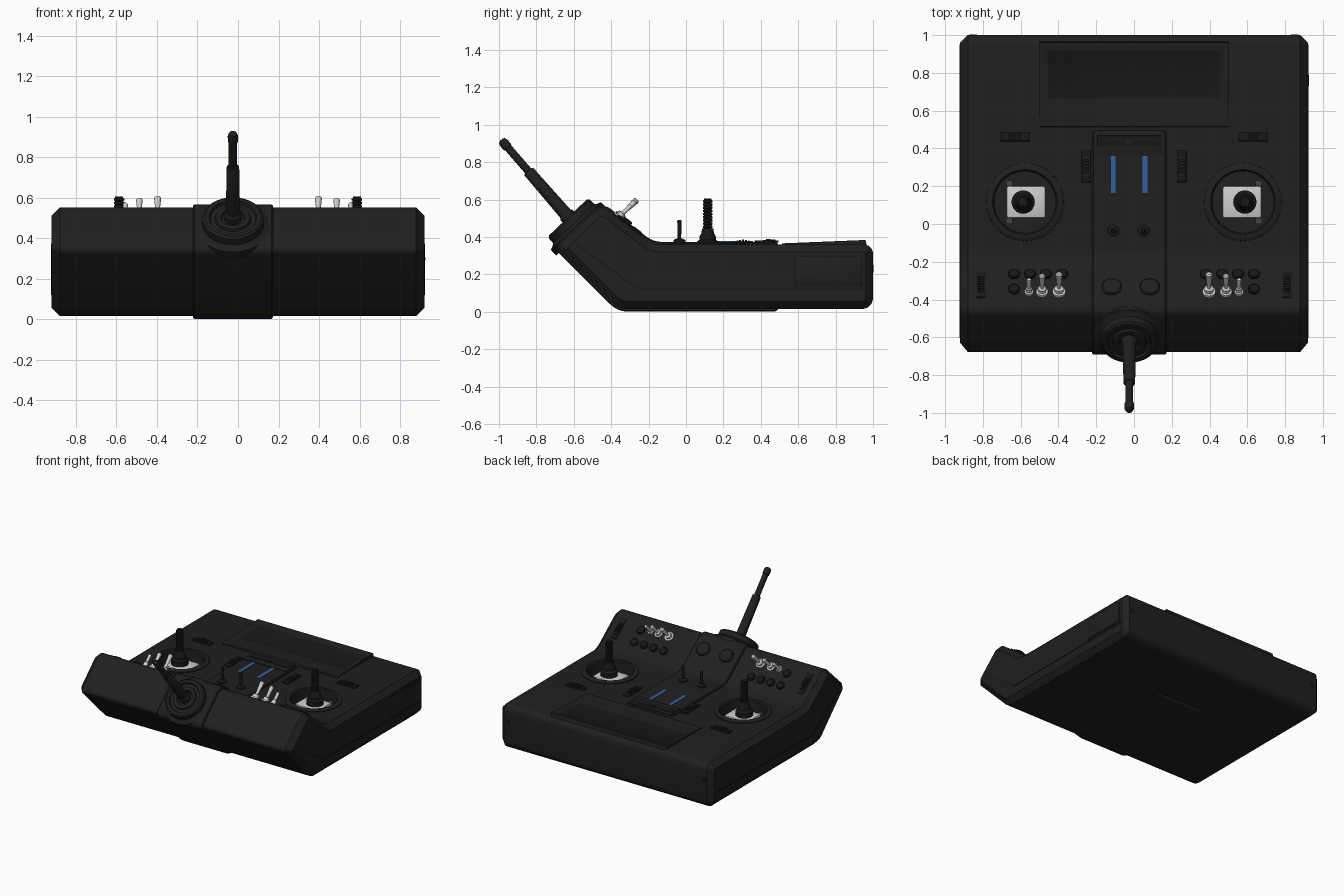
import bpy, bmesh, math
from mathutils import Matrix, Vector

if "Cube" in bpy.data.objects:
    bpy.data.objects.remove(bpy.data.objects["Cube"])


def mat(name, r, g, b):
    m = bpy.data.materials.new(name)
    m.diffuse_color = (r, g, b, 1)
    m.use_nodes = True
    m.node_tree.nodes["Principled BSDF"].inputs["Base Color"].default_value = m.diffuse_color
    return m


BLACK = mat("black plastic", 0.014, 0.014, 0.014)
DARK = mat("deep black", 0.009, 0.009, 0.009)
SILVER = mat("silver metal", 0.62, 0.62, 0.62)
GREY = mat("dark grey", 0.06, 0.06, 0.06)
BLUE = mat("blue", 0.035, 0.12, 0.36)


def finish(bm, name, m, matrix=None, angle=30):
    bmesh.ops.recalc_face_normals(bm, faces=bm.faces)
    me = bpy.data.meshes.new(name)
    bm.to_mesh(me)
    bm.free()
    ob = bpy.data.objects.new(name, me)
    bpy.context.collection.objects.link(ob)
    me.materials.append(m)
    if matrix:
        ob.matrix_world = matrix
    smooth(ob, angle)
    return ob


def smooth(ob, angle=30):
    bpy.ops.object.select_all(action='DESELECT')
    ob.select_set(True)
    bpy.context.view_layer.objects.active = ob
    bpy.ops.object.shade_smooth_by_angle(angle=math.radians(angle))


def loft(bm, rings):
    rings = [[bm.verts.new(p) for p in r] for r in rings]
    n = len(rings[0])
    for a, b in zip(rings, rings[1:]):
        for i in range(n):
            bm.faces.new((a[i], a[(i + 1) % n], b[(i + 1) % n], b[i]))
    bm.faces.new(rings[0][::-1])
    bm.faces.new(rings[-1])


def lathe(name, prof, m, matrix, segs=32):
    bm = bmesh.new()
    ang = [2 * math.pi * i / segs for i in range(segs)]
    loft(bm, [[(r * math.cos(a), r * math.sin(a), z) for a in ang] for r, z in prof])
    return finish(bm, name, m, matrix)


def box(name, size, m, matrix, bevel=0.0):
    bm = bmesh.new()
    bmesh.ops.create_cube(bm, size=1, matrix=Matrix.Diagonal((*size, 1)))
    if bevel:
        bmesh.ops.bevel(bm, geom=bm.edges[:], offset=bevel, segments=2, profile=0.5, affect='EDGES')
    return finish(bm, name, m, matrix)


def rounded(corners, d, seg=6):
    """Corner list (y, z, radius) offset inward by d, with rounded corners."""
    n, pts, out = len(corners), [Vector(c[:2]) for c in corners], []
    nrm = lambda v: Vector((-v.y, v.x)).normalized()
    new = []
    for i in range(n):
        n1, n2 = nrm(pts[i] - pts[i - 1]), nrm(pts[(i + 1) % n] - pts[i])
        new.append(pts[i] + (n1 + n2) * d / (1 + n1.dot(n2)))
    for i in range(n):
        u, v = (new[i - 1] - new[i]).normalized(), (new[(i + 1) % n] - new[i]).normalized()
        convex = u.x * v.y - u.y * v.x < 0
        r = max(0.008, corners[i][2] + (-d if convex else d))
        half = u.angle(v) / 2
        c = new[i] + (u + v).normalized() * r / math.sin(half)
        a, b = new[i] + u * r / math.tan(half) - c, new[i] + v * r / math.tan(half) - c
        a0 = math.atan2(a.y, a.x)
        da = (math.atan2(b.y, b.x) - a0 + math.pi) % (2 * math.pi) - math.pi
        out += [c + r * Vector((math.cos(a0 + da * k / seg), math.sin(a0 + da * k / seg))) for k in range(seg + 1)]
    return out


def slab(name, corners, sections, m):
    bm = bmesh.new()
    loft(bm, [[(x, p.x, p.y) for p in rounded(corners, d)] for x, d in sections])
    return finish(bm, name, m, angle=25)


def at(x, y, z, rx=0.0):
    return Matrix.Translation((x, y, z)) @ Matrix.Rotation(rx, 4, 'X')


SLOPE = math.atan(0.786)


def on_slope(x, y, tilt=0.0):
    return at(x, y, 0.418 - 0.786 * (y + 0.26), -SLOPE - tilt)


# main case: bent side profile with chamfered ends
front = [(-0.18, 0.36, 0.15), (-0.452, 0.571, 0.06), (-0.69, 0.345, 0.03), (-0.36, 0.015, 0.12)]
case = [(1.0, 0.015, 0.06), (1.0, 0.36, 0.05)] + front
body = slab("case", case, [(-0.92, 0.04), (-0.88, 0), (0.88, 0), (0.92, 0.04)], BLACK)

# round stick wells cut into the case
for s in (-1, 1):
    cut = lathe("well_cutter", [(0.168, 0.27), (0.168, 0.5)], BLACK, at(s * 0.577, 0.116, 0), 48)
    cut.hide_render = True
    mod = body.modifiers.new("well", 'BOOLEAN')
    mod.object, mod.solver = cut, 'EXACT'
    bpy.context.view_layer.objects.active = body
    bpy.ops.object.modifier_move_to_index(modifier=mod.name, index=0)
    bpy.ops.object.modifier_apply(modifier=mod.name)
    bpy.data.objects.remove(cut)
smooth(body, 25)

# raised centre spine
spine = [(0.48, 0.015, 0.01), (0.48, 0.36, 0.01)] + front
slab("centre_spine", spine, [(-0.222, -0.008), (-0.215, -0.014), (0.165, -0.014), (0.172, -0.008)], BLACK)
CX = -0.025

# screen housing: wedge frame with a sunk display
bm = bmesh.new()
loft(bm, [[(x, 0.51, 0.34), (x, 0.97, 0.34), (x, 0.96, 0.384), (x, 0.515, 0.366)] for x in (-0.5, 0.5)])
bmesh.ops.recalc_face_normals(bm, faces=bm.faces)
top = [f for f in bm.faces if f.normal.z > 0.8]
bmesh.ops.inset_region(bm, faces=top, thickness=0.035)
bmesh.ops.inset_region(bm, faces=top, thickness=0.03, depth=-0.012)
screen = finish(bm, "screen_housing", BLACK)
screen.data.materials.append(DARK)
max((f for f in screen.data.polygons if f.normal.z > 0.8), key=lambda f: f.area).material_index = 1

# spine details: display slot, blue strips, toggles, knobs
box("upper_panel", (0.37, 0.13, 0.01), BLACK, at(CX, 0.43, 0.376), 0.003)
box("slot_plate", (0.34, 0.055, 0.008), DARK, at(CX, 0.44, 0.381), 0.002)
box("slot_button", (0.04, 0.025, 0.01), BLACK, at(CX, 0.44, 0.383))
for x in (-0.11, 0.058):
    box("blue_strip", (0.026, 0.195, 0.006), BLUE, at(x, 0.262, 0.375))
for x in (-0.11, 0.05):
    lathe("centre_toggle", [(0.032, 0.36), (0.032, 0.384), (0.018, 0.39), (0.009, 0.395), (0.012, 0.485), (0.007, 0.49)],
          DARK, at(x, -0.035, 0), 20)
for x in (-0.118, 0.083):
    lathe("round_knob", [(0.053, 0), (0.053, 0.024), (0.046, 0.03)], BLACK, on_slope(x, -0.345), 28)


def trim(name, x, y, w, h, matrix):
    """Recessed-looking trim plate with a ribbed thumb wheel."""
    box(name + "_plate", (w, h, 0.016), DARK, matrix, 0.004)
    along = h > w
    length = max(w, h)
    for i in range(-3, 4):
        o = i * length * 0.09
        z = 0.012 - abs(i) * 0.0025
        size = (min(w, h) * 0.6, length * 0.06, 0.02)
        box(name + "_rib", size if along else (size[1], size[0], 0.02), BLACK,
            matrix @ Matrix.Translation((0 if along else o, o if along else 0, z)))


for s in (-1, 1):
    # gimbal: collar, silver plate, clips, ribbed stick
    g = at(s * 0.577, 0.116, 0)
    bm = bmesh.new()
    prof = [(0.207, 0.35), (0.205, 0.366), (0.19, 0.374), (0.172, 0.374), (0.165, 0.365), (0.163, 0.28)]
    rings = [[bm.verts.new((r * math.cos(a * math.pi / 24), r * math.sin(a * math.pi / 24), z))
              for a in range(48)] for r, z in prof]
    for a, b in zip(rings, rings[1:]):
        for i in range(48):
            bm.faces.new((a[i], a[(i + 1) % 48], b[(i + 1) % 48], b[i]))
    finish(bm, "gimbal_collar", BLACK, g)
    box("gimbal_plate", (0.205, 0.17, 0.06), SILVER, at(s * 0.572, 0.116, 0.305), 0.01)
    for dy in (-0.1, 0.1):
        box("gimbal_clip", (0.035, 0.03, 0.05), GREY, at(s * 0.66, 0.116 + dy, 0.305))
    stick = [(0.062, 0.33), (0.062, 0.37), (0.045, 0.385), (0.045, 0.40), (0.034, 0.42), (0.03, 0.445)]
    for k in range(9):
        z = 0.447 + k * 0.017
        stick += [(0.02, z), (0.026, z + 0.003), (0.026, z + 0.012), (0.02, z + 0.015)]
    lathe("control_stick", stick + [(0.02, 0.605)], DARK, at(s * 0.587, 0.116, 0), 20)

    # trims and side sliders
    trim("inner_trim", 0, 0, 0.05, 0.17, at(s * 0.252, 0.305, 0.364))
    trim("outer_trim", 0, 0, 0.16, 0.05, at(s * 0.63, 0.463, 0.364))
    trim("side_slider", 0, 0, 0.05, 0.17, on_slope(s * 0.81, -0.325))

    # push buttons on the slope
    for x, y in ((0.635, -0.27), (0.55, -0.27), (0.466, -0.27), (0.38, -0.27), (0.635, -0.35)):
        lathe("push_button", [(0.03, 0), (0.03, 0.014), (0.024, 0.02)], DARK, on_slope(s * x, y), 20)

    # silver toggle switches
    for x, k in ((0.556, 0.75), (0.487, 1), (0.397, 1.1)):
        lathe("toggle_switch", [(0.032 * k, -0.01), (0.032 * k, 0.012), (0.022 * k, 0.014), (0.022 * k, 0.035),
                                (0.011, 0.04), (0.011, 0.06), (0.016 * k, 0.125 * k), (0.01, 0.132 * k)],
              SILVER, on_slope(s * x, -0.365, 0.14), 16)

    # case seam on each side, and rear screws
    for (y0, z0), (y1, z1) in (((0.95, 0.125), (-0.26, 0.125)), ((-0.26, 0.125), (-0.6, 0.37))):
        ln = math.hypot(y1 - y0, z1 - z0)
        box("side_seam", (0.006, ln, 0.01), DARK,
            at(s * 0.92, (y0 + y1) / 2, (z0 + z1) / 2, math.atan2(z0 - z1, y0 - y1)))
    lathe("rear_screw", [(0.02, 0), (0.02, 0.004)], DARK, at(s * 0.85, 0.999, 0.23, -math.pi / 2), 16)

# battery door on the right side
box("door_gap", (0.004, 0.37, 0.165), DARK, at(0.92, 0.76, 0.22))
box("side_door", (0.008, 0.35, 0.148), BLACK, at(0.92, 0.76, 0.22), 0.002)
box("door_latch", (0.012, 0.06, 0.012), DARK, at(0.92, 0.76, 0.297))

# antenna socket with stepped rings, then the antenna
lathe("antenna_socket", [(0.185, -0.03), (0.185, 0.012), (0.165, 0.02), (0.152, 0.03), (0.15, 0.066), (0.138, 0.075),
                         (0.118, 0.075), (0.112, 0.06), (0.09, 0.06), (0.085, 0.074), (0.06, 0.074), (0.055, 0.06)],
      BLACK, at(CX, -0.58, 0.45, math.radians(43.5)), 48)
lathe("antenna", [(0.045, 0), (0.042, 0.09), (0.035, 0.1), (0.031, 0.395), (0.028, 0.4), (0.021, 0.402), (0.021, 0.565),
                  (0.025, 0.568), (0.026, 0.6), (0.02, 0.617), (0.008, 0.622)],
      BLACK, at(CX, -0.58, 0.45, math.radians(41)), 24)
